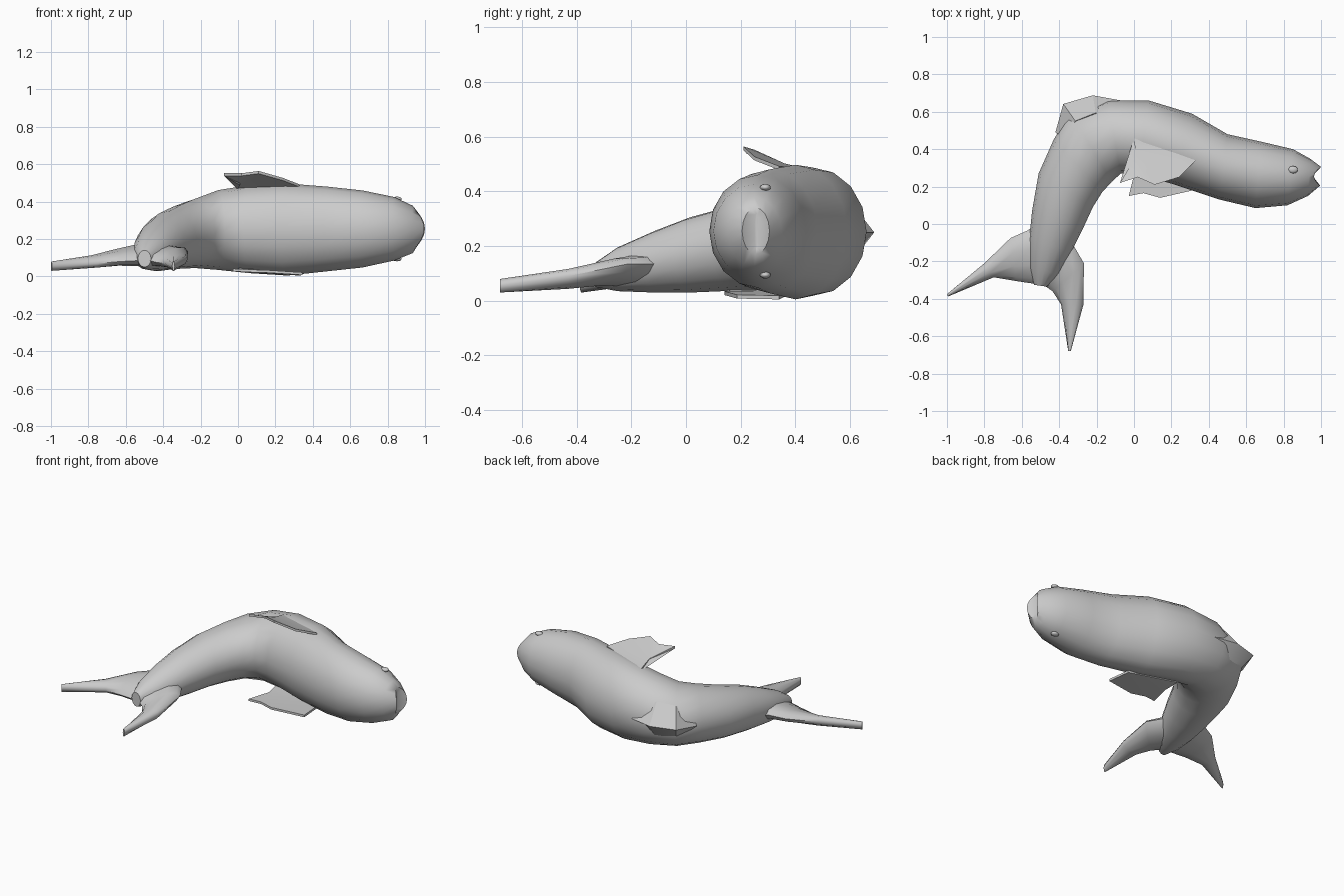
import bpy, bmesh, math
from mathutils import Vector

if "Cube" in bpy.data.objects:
    bpy.data.objects.remove(bpy.data.objects["Cube"])


def finish(name, bm, angle):
    bmesh.ops.recalc_face_normals(bm, faces=bm.faces)
    mesh = bpy.data.meshes.new(name)
    bm.to_mesh(mesh)
    bm.free()
    ob = bpy.data.objects.new(name, mesh)
    bpy.context.collection.objects.link(ob)
    bpy.ops.object.select_all(action='DESELECT')
    ob.select_set(True)
    bpy.context.view_layer.objects.active = ob
    bpy.ops.object.shade_smooth_by_angle(angle=math.radians(angle))
    return ob


def loft(name, sections, sides=16, angle=50, bows=()):
    """Skin oval rings; each section is edge point a, edge point b, half height."""
    bm = bmesh.new()
    rings = []
    for k, (a, b, h) in enumerate(sections):
        a, b = Vector(a), Vector(b)
        mid, half = (a + b) / 2, (a - b) / 2
        bow = bows[k] if k < len(bows) else 0
        ring = []
        for i in range(sides):
            t = 2 * math.pi * i / sides
            p = mid + half * math.cos(t) + Vector((-bow * math.sin(t) ** 2, 0, h * math.sin(t)))
            ring.append(bm.verts.new(p))
        rings.append(ring)
    for r, s in zip(rings, rings[1:]):
        for i in range(sides):
            j = (i + 1) % sides
            bm.faces.new((r[i], r[j], s[j], s[i]))
    bm.faces.new(rings[0])
    bm.faces.new(rings[-1])
    return finish(name, bm, angle)


def plate(name, points, thick):
    """Thin fin: an outline given a small thickness in z."""
    bm = bmesh.new()
    up = [bm.verts.new((x, y, z + thick / 2)) for x, y, z in points]
    lo = [bm.verts.new((x, y, z - thick / 2)) for x, y, z in points]
    bm.faces.new(up)
    bm.faces.new(lo[::-1])
    for i in range(len(up)):
        j = (i + 1) % len(up)
        bm.faces.new((up[i], lo[i], lo[j], up[j]))
    bmesh.ops.triangulate(bm, faces=[f for f in bm.faces if len(f.verts) > 4])
    return finish(name, bm, 30)


# Body: back edge x, y, belly edge x, y, top z, bottom z, from mouth to tail
stations = [
    (.96, .265, .96, .25, .32, .19),
    (1.0, .305, .995, .205, .34, .17),
    (.94, .35, .93, .15, .378, .125),
    (.85, .40, .82, .10, .425, .085),
    (.68, .44, .65, .085, .46, .048),
    (.50, .48, .46, .13, .48, .028),
    (.31, .59, .22, .21, .497, .005),
    (.08, .66, .03, .265, .487, .018),
    (-.14, .66, -.07, .27, .462, .035),
    (-.34, .60, -.12, .225, .415, .045),
    (-.43, .45, -.17, .17, .385, .042),
    (-.51, .27, -.22, .09, .35, .037),
    (-.545, .07, -.28, -.04, .305, .03),
    (-.56, -.08, -.335, -.15, .255, .03),
    (-.56, -.23, -.40, -.27, .195, .035),
    (-.535, -.325, -.465, -.335, .14, .05),
]
body = []
for ax, ay, bx, by, zt, zb in stations:
    z = (zt + zb) / 2
    body.append(((ax, ay, z), (bx, by, z), (zt - zb) / 2))
loft("body", body, bows=(.0, .035))

# Tail flukes: leading edge, trailing edge, half thickness
loft("tail_fluke_left", [
    ((-.47, .03, .14), (-.47, -.32, .09), .06),
    ((-.57, -.035, .14), (-.53, -.32, .085), .05),
    ((-.66, -.075, .125), (-.63, -.305, .08), .04),
    ((-.80, -.21, .09), (-.75, -.285, .07), .032),
    ((-1.0, -.375, .055), (-.995, -.388, .055), .026)], sides=10)
loft("tail_fluke_right", [
    ((-.40, -.03, .14), (-.51, -.32, .09), .06),
    ((-.32, -.12, .135), (-.47, -.335, .085), .05),
    ((-.268, -.21, .135), (-.435, -.36, .075), .042),
    ((-.27, -.43, .09), (-.39, -.43, .07), .035),
    ((-.338, -.68, .055), (-.352, -.678, .055), .026)], sides=10)

# Low ridge fin along the back
loft("back_ridge", [
    ((-.04, .655, .25), (-.08, .50, .25), .05),
    ((-.22, .688, .25), (-.19, .50, .25), .12),
    ((-.378, .642, .25), (-.25, .46, .24), .11),
    ((-.42, .49, .23), (-.30, .40, .22), .05)], sides=4, angle=30)

# Side flippers
plate("flipper_upper", [
    (.33, .34, .485), (.24, .25, .52), (.11, .21, .557), (.02, .25, .545),
    (-.075, .22, .545), (.01, .36, .495), (0, .46, .47)], .014)
plate("flipper_lower", [
    (.33, .34, .012), (.345, .187, .015), (.14, .14, .028), (.05, .165, .03),
    (-.028, .15, .035), (.01, .30, .03), (0, .40, .04)], .014)

# Eyes: small swellings on either side of the head
for name, z in (("eye_upper", .414), ("eye_lower", .094)):
    bm = bmesh.new()
    bmesh.ops.create_uvsphere(bm, u_segments=10, v_segments=6, radius=.022)
    ob = finish(name, bm, 60)
    ob.location = (.85, .29, z)
    ob.scale = (1.2, .9, .6)
